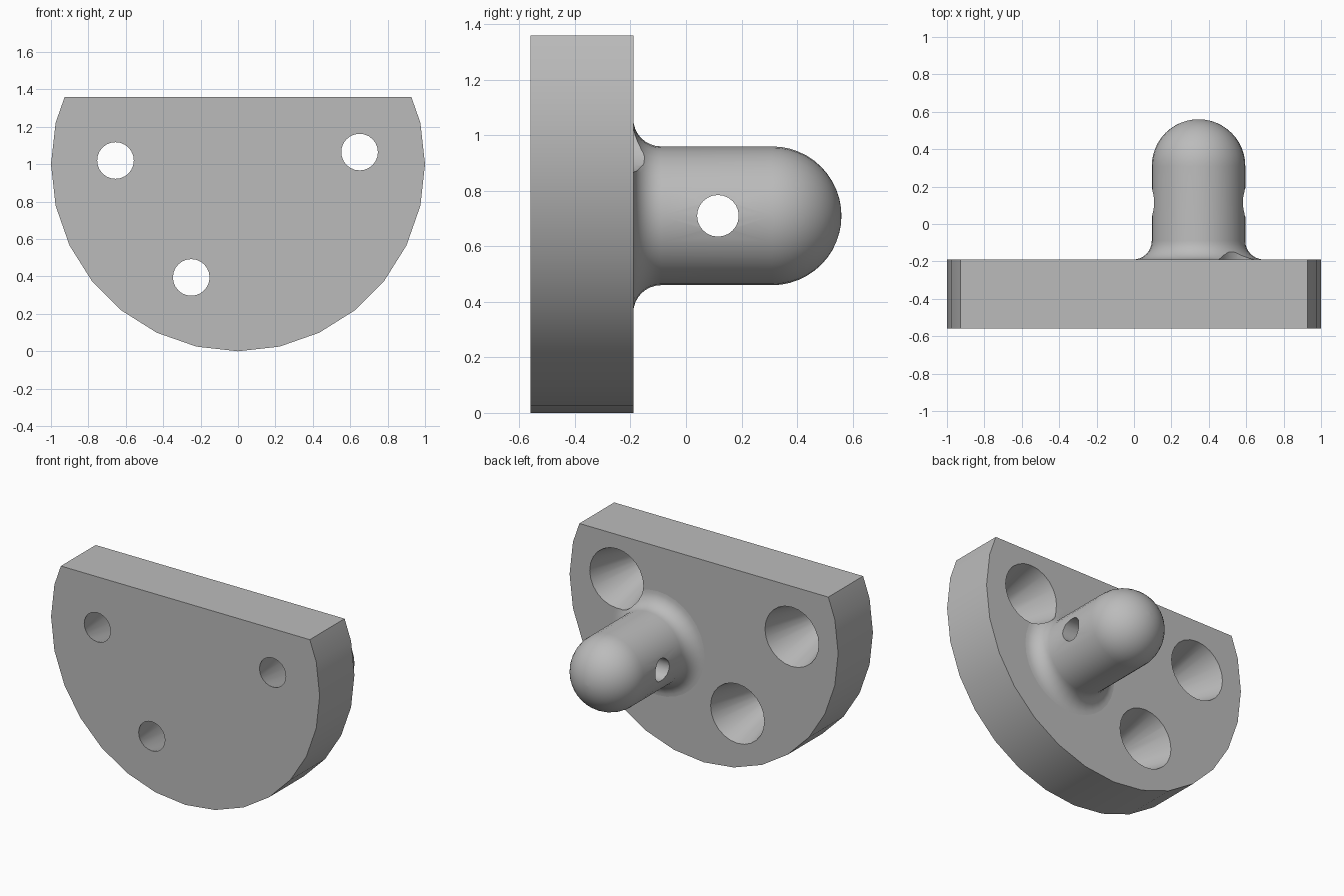
import bpy
import bmesh
from math import cos, sin, pi, radians
from mathutils import Matrix, Vector

cube = bpy.data.objects.get("Cube")
if cube:
    bpy.data.objects.remove(cube, do_unlink=True)

FRONT, BACK = -0.56, -0.19      # plate faces along y
POST = Vector((0.345, 0, 0.71))  # post axis

grey = bpy.data.materials.new("plain grey")
grey.use_nodes = True
colour = (0.5, 0.5, 0.5, 1)
grey.diffuse_color = colour
grey.node_tree.nodes["Principled BSDF"].inputs["Base Color"].default_value = colour


def lathe(name, profile, centre, sides, turn=None, top=None):
    """Closed solid of (radius, y) rings about a y axis, optionally cut flat at a height."""
    bm = bmesh.new()
    rings = []
    for r, y in profile:
        rings.append([bm.verts.new((r * cos(2 * pi * i / sides), y, r * sin(2 * pi * i / sides)))
                      for i in range(sides)])
    for a, b in zip(rings, rings[1:]):
        for i in range(sides):
            j = (i + 1) % sides
            bm.faces.new((a[i], a[j], b[j], b[i]))
    bm.faces.new(rings[0])
    bm.faces.new(rings[-1])
    if turn:
        bmesh.ops.transform(bm, matrix=turn, verts=bm.verts)
    bmesh.ops.translate(bm, vec=centre, verts=bm.verts)
    if top:
        cut = bmesh.ops.bisect_plane(bm, geom=bm.verts[:] + bm.edges[:] + bm.faces[:],
                                     plane_co=(0, 0, top), plane_no=(0, 0, 1), clear_outer=True)
        rim = [e for e in bm.edges if e.is_boundary]
        bmesh.ops.holes_fill(bm, edges=rim)
    bmesh.ops.recalc_face_normals(bm, faces=bm.faces)
    mesh = bpy.data.meshes.new(name)
    bm.to_mesh(mesh)
    bm.free()
    mesh.materials.append(grey)
    obj = bpy.data.objects.new(name, mesh)
    bpy.context.collection.objects.link(obj)
    return obj


def cut_and_smooth(obj, cutters):
    bpy.ops.object.select_all(action="DESELECT")
    bpy.context.view_layer.objects.active = obj
    obj.select_set(True)
    for cutter in cutters:
        mod = obj.modifiers.new("hole", "BOOLEAN")
        mod.operation, mod.solver, mod.object = "DIFFERENCE", "EXACT", cutter
        bpy.ops.object.modifier_apply(modifier=mod.name)
    bpy.ops.object.shade_smooth_by_angle(angle=radians(30))


# Round plate with a flat top
plate = lathe("mounting_plate", [(1, FRONT), (1, BACK)], (0, 0, 1), 28, top=1.36)

# Post: flared fillet, straight shaft, domed end
profile = [(0.35 - 0.1 * sin(a), BACK + 0.1 - 0.1 * cos(a))
           for a in (pi / 2 * i / 8 for i in range(9))]
profile += [(max(0.25 * cos(a), 0.002), 0.31 + 0.25 * sin(a))
            for a in (pi / 2 * i / 12 for i in range(13))]
post = lathe("domed_post", profile, POST, 32)

# Tapered screw holes, narrow at the front and wide at the back
screw = [(0.093, FRONT - 0.02), (0.098, FRONT), (0.2, BACK), (0.2, BACK + 0.12)]
screw_cutters = [lathe("screw_hole_cutter", screw, (x, 0, z), 24)
                 for x, z in ((-0.655, 1.02), (0.65, 1.065), (-0.25, 0.395))]

# Cross hole through the post
cross_cutter = lathe("cross_hole_cutter", [(0.075, -0.5), (0.075, 0.5)],
                     POST + Vector((0, 0.115, 0)), 24, turn=Matrix.Rotation(pi / 2, 4, "Z"))

cut_and_smooth(plate, screw_cutters)
cut_and_smooth(post, [screw_cutters[1], cross_cutter])

for cutter in screw_cutters + [cross_cutter]:
    bpy.data.objects.remove(cutter, do_unlink=True)
